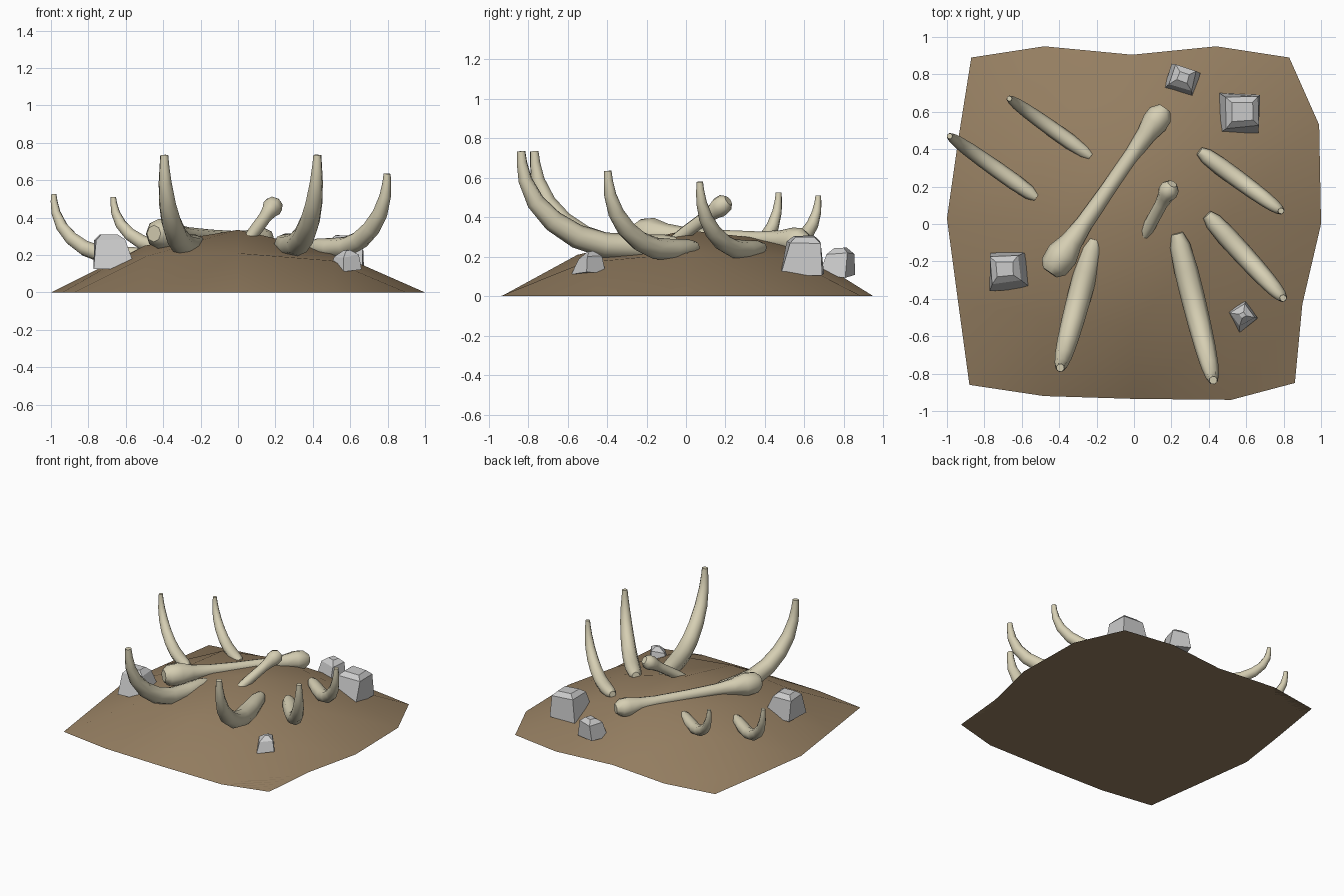
import bpy, bmesh, math, random
from mathutils import Vector, Matrix

if "Cube" in bpy.data.objects:
    bpy.data.objects.remove(bpy.data.objects["Cube"])

random.seed(4)


def material(name, rgb):
    m = bpy.data.materials.new(name)
    m.diffuse_color = (*rgb, 1)
    m.use_nodes = True
    m.node_tree.nodes["Principled BSDF"].inputs["Base Color"].default_value = m.diffuse_color
    return m


DIRT = material("dirt", (0.30, 0.21, 0.12))
BONE = material("bone", (0.67, 0.62, 0.45))


def finish(name, bm, mat=None):
    bmesh.ops.recalc_face_normals(bm, faces=bm.faces)
    me = bpy.data.meshes.new(name)
    bm.to_mesh(me)
    bm.free()
    if mat:
        me.materials.append(mat)
    ob = bpy.data.objects.new(name, me)
    bpy.context.collection.objects.link(ob)
    return ob


def tube(name, points, radii, side, n=8):
    """Smooth tapered tube along a planar path; side is the plane's normal."""
    bm = bmesh.new()
    rings = []
    for i, p in enumerate(points):
        tan = (points[min(i + 1, len(points) - 1)] - points[max(i - 1, 0)]).normalized()
        up = side.cross(tan)
        rings.append([bm.verts.new(p + radii[i] * (math.cos(a) * side + math.sin(a) * up))
                      for a in (2 * math.pi * k / n for k in range(n))])
    for a, b in zip(rings, rings[1:]):
        for k in range(n):
            bm.faces.new((a[k], a[(k + 1) % n], b[(k + 1) % n], b[k])).smooth = True
    bm.faces.new(rings[0])
    bm.faces.new(rings[-1])
    return finish(name, bm, BONE)


# Dirt mound: coarse 5 x 5 grid with a flat underside
rows = [
    [(-.88, -.86, 0), (-.48, -.92, 0), (0, -.935, 0), (.52, -.94, 0), (.86, -.85, 0)],
    [(-.94, -.42, 0), (-.5, -.5, .19), (0, -.55, .21), (.5, -.52, .17), (.90, -.43, 0)],
    [(-1, .03, 0), (-.5, 0, .25), (0, 0, .335), (.5, .02, .22), (1, 0, 0)],
    [(-.94, .45, 0), (-.48, .5, .21), (0, .5, .28), (.47, .5, .2), (.99, .53, 0)],
    [(-.87, .89, 0), (-.48, .95, 0), (-.01, .905, 0), (.44, .95, 0), (.83, .89, 0)],
]
bm = bmesh.new()
g = [[bm.verts.new(p) for p in row] for row in rows]
for j in range(4):
    for i in range(4):
        bm.faces.new((g[j][i], g[j][i + 1], g[j + 1][i + 1], g[j + 1][i])).smooth = True
rim = g[0] + [g[j][4] for j in (1, 2, 3)] + g[4][::-1] + [g[j][0] for j in (3, 2, 1)]
bm.faces.new(rim[::-1])
finish("dirt_mound", bm, DIRT)

# Ribs: one normalised curve (along, height, thickness) fitted to each place
RIB = [(0, .04, .5), (.08, .02, .85), (.25, 0, 1), (.45, .02, 1), (.62, .11, .95),
       (.77, .27, .86), (.88, .47, .73), (.945, .70, .56), (.965, .88, .42), (.97, 1, .34)]
ribs = {  # inner end, outer tip, base height, tip height, radius
    "rib_front_left": ((-.21, -.08), (-.40, -.79), .245, .735, .064),
    "rib_front_right": ((.23, -.05), (.43, -.86), .25, .735, .064),
    "rib_right_front": ((.39, .05), (.81, -.41), .235, .635, .055),
    "rib_right_back": ((.35, .39), (.80, .06), .235, .58, .048),
    "rib_left_back": ((-.23, .36), (-.68, .68), .235, .51, .042),
    "rib_left_front": ((-.52, .14), (-1.0, .48), .20, .525, .044),
}
for name, (a, b, z0, z1, r) in ribs.items():
    a, b = Vector((*a, 0)), Vector((*b, 0))
    d = (b - a).normalized()
    pts = [a.lerp(b, s) + Vector((0, 0, z0 + h * (z1 - z0))) for s, h, t in RIB]
    tube(name, pts, [r * t for s, h, t in RIB], Vector((-d.y, d.x, 0)))


# Straight bones with knobbed ends
def bone(name, a, b, profile):
    a, b = Vector(a), Vector(b)
    d = b - a
    side = Vector((-d.y, d.x, 0)).normalized()
    tube(name, [a.lerp(b, t) for t, r in profile], [r for t, r in profile], side)


bone("thigh_bone", (-.45, -.26, .315), (.165, .62, .275),
     [(0, .045), (.035, .078), (.11, .086), (.19, .06), (.3, .046), (.5, .041),
      (.72, .042), (.84, .053), (.91, .07), (.96, .068), (1, .035)])
bone("small_bone", (.055, -.06, .28), (.205, .215, .485),
     [(0, .03), (.2, .034), (.6, .034), (.74, .042), (.83, .053), (.93, .05), (1, .027)])


# Rocks: jittered tapered blocks with chamfered tops
def rock(name, centre, size, z0, z1, angle, lean, taper):
    bm = bmesh.new()
    bmesh.ops.create_cube(bm, size=1)
    for v in bm.verts:
        top = v.co.z > 0
        k = taper if top else 1
        v.co.x = v.co.x * size[0] * k + (lean[0] if top else 0) + random.uniform(-.008, .008)
        v.co.y = v.co.y * size[1] * k + (lean[1] if top else 0) + random.uniform(-.008, .008)
        v.co.z = (z1 - random.uniform(0, .02)) if top else z0 + random.uniform(0, .02)
    edges = [e for e in bm.edges if all(v.co.z > (z0 + z1) / 2 for v in e.verts)]
    bmesh.ops.bevel(bm, geom=edges, offset=.03, segments=1, affect='EDGES')
    bmesh.ops.rotate(bm, verts=bm.verts, cent=(0, 0, 0),
                     matrix=Matrix.Rotation(math.radians(angle), 3, 'Z'))
    bmesh.ops.translate(bm, verts=bm.verts, vec=(*centre, 0))
    finish(name, bm)


rock("rock_back_right", (.56, .59), (.22, .21), .10, .315, 0, (.02, .01), .74)
rock("rock_back", (.255, .77), (.16, .14), .09, .25, -20, (.0, .015), .74)
rock("rock_left", (-.66, -.25), (.22, .21), .12, .315, 3, (-.03, .01), .66)
rock("rock_front_right", (.58, -.49), (.12, .13), .11, .235, 35, (0, 0), .66)
